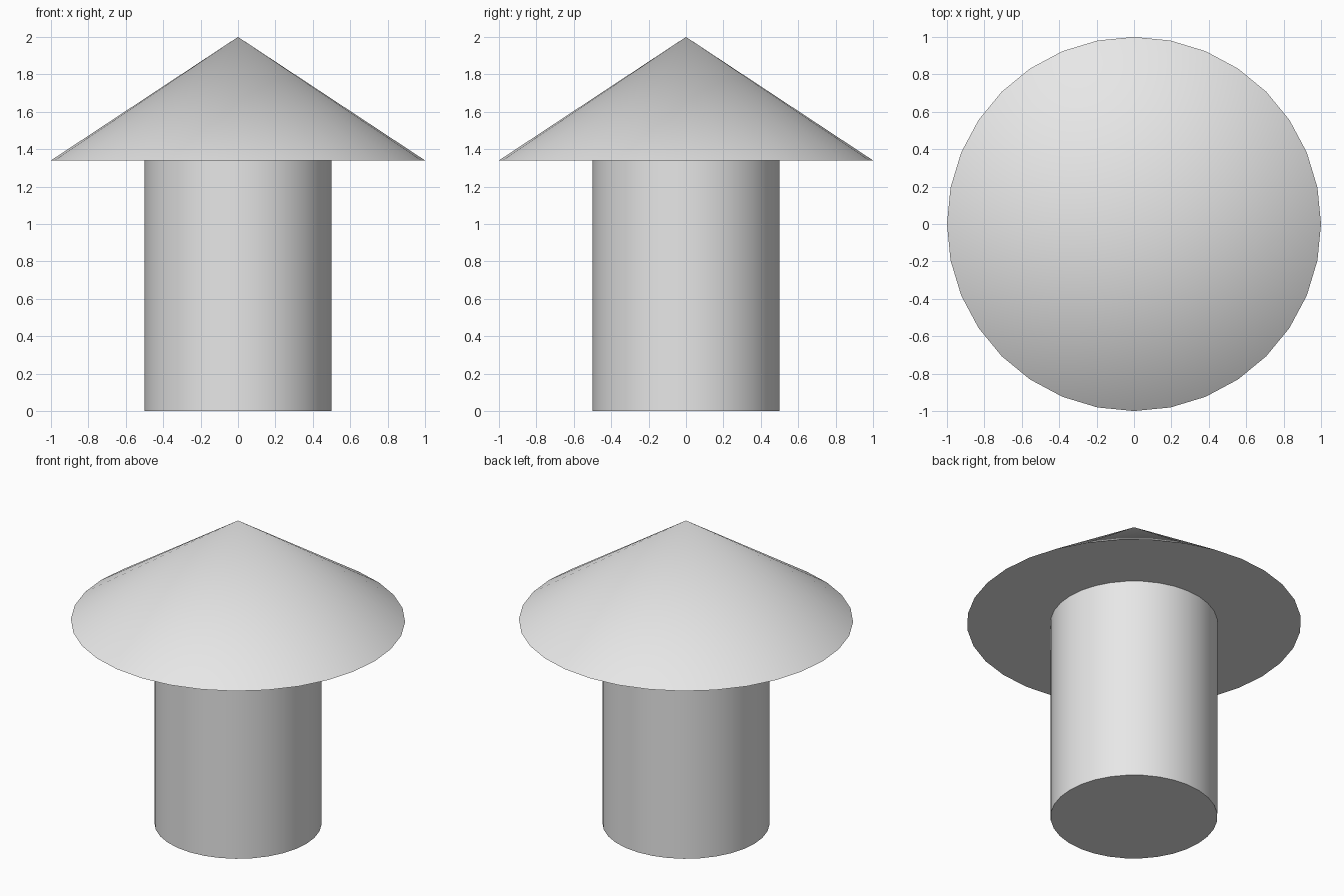
import bpy
import math

cube = bpy.data.objects.get("Cube")
if cube:
    bpy.data.objects.remove(cube, do_unlink=True)

SIDES = 32
EAVES = 1.34
TOP = 2.0

# Single plain grey
grey = bpy.data.materials.new("light_grey")
grey.use_nodes = True
colour = (0.8, 0.8, 0.8, 1)
grey.diffuse_color = colour
grey.node_tree.nodes["Principled BSDF"].inputs["Base Color"].default_value = colour


def finish(name):
    """Name the active part, colour it and smooth its curved side."""
    part = bpy.context.object
    part.name = name
    part.data.name = name
    part.data.materials.append(grey)
    bpy.ops.object.shade_smooth_by_angle(angle=math.radians(30))


# Round tower body
bpy.ops.mesh.primitive_cylinder_add(
    vertices=SIDES, radius=0.5, depth=EAVES, location=(0, 0, EAVES / 2))
finish("tower_body")

# Wide conical roof with a flat underside
bpy.ops.mesh.primitive_cone_add(
    vertices=SIDES, radius1=1, radius2=0, depth=TOP - EAVES,
    location=(0, 0, (TOP + EAVES) / 2))
finish("conical_roof")
